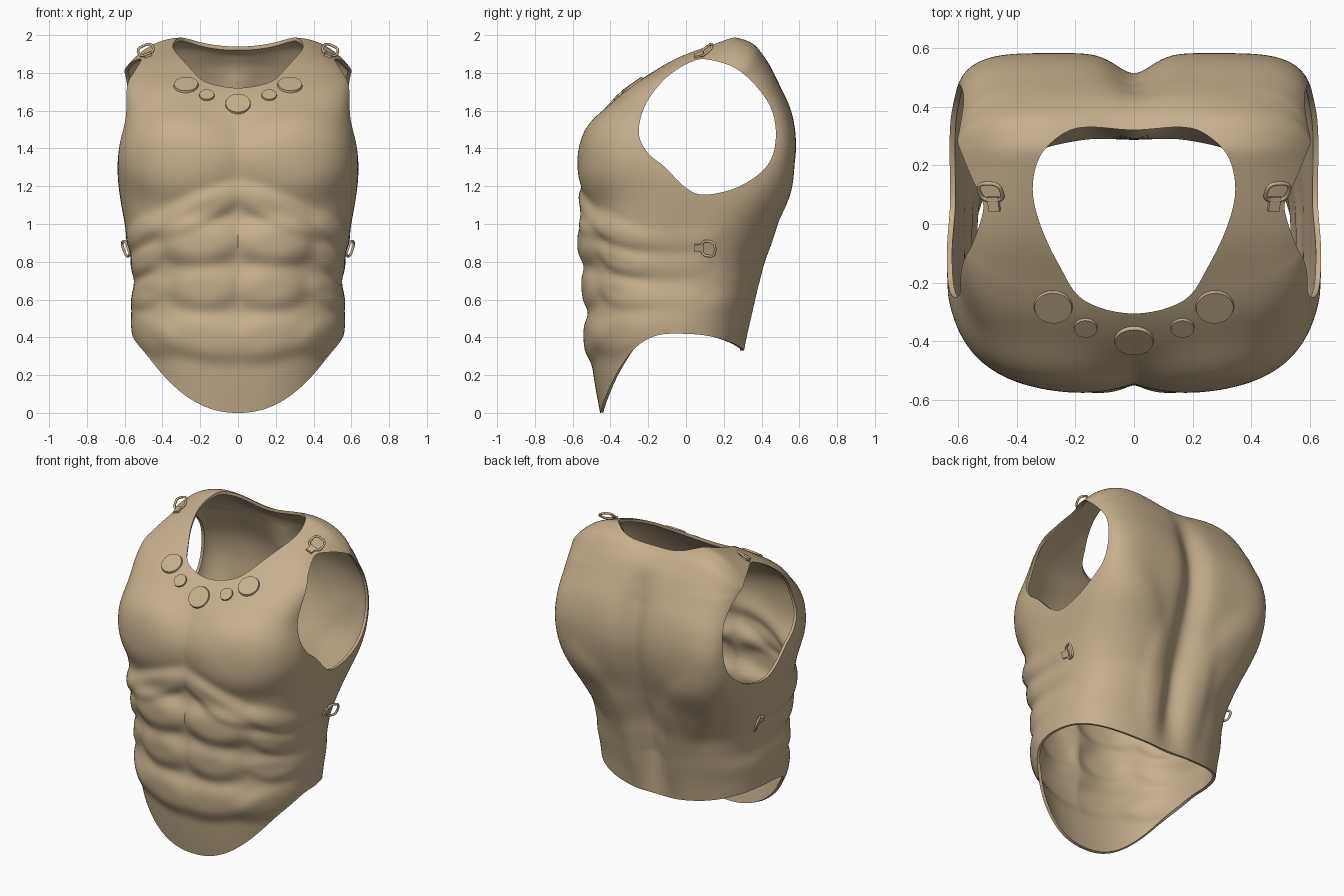
import bpy, bmesh
from math import sin, cos, pi, exp, radians
from mathutils import Vector, Matrix
from mathutils.bvhtree import BVHTree

if "Cube" in bpy.data.objects:
    bpy.data.objects.remove(bpy.data.objects["Cube"])

tan = bpy.data.materials.new("tan_leather")
tan.diffuse_color = (0.56, 0.43, 0.27, 1)
tan.use_nodes = True
tan.node_tree.nodes["Principled BSDF"].inputs["Base Color"].default_value = tan.diffuse_color


def spline(pts, per, closed=False):
    """Catmull-Rom through tuples of any length."""
    n, out = len(pts), []
    for i in range(n if closed else n - 1):
        def get(j):
            return pts[j % n] if closed else pts[max(0, min(n - 1, j))]
        a, b, c, d = get(i - 1), get(i), get(i + 1), get(i + 2)
        for k in range(per):
            t = k / per
            out.append(tuple(0.5 * (2 * q + (r - p) * t + (2 * p - 5 * q + 4 * r - s) * t * t
                                    + (3 * q - p - 3 * r + s) * t ** 3)
                             for p, q, r, s in zip(a, b, c, d)))
    if not closed:
        out.append(tuple(pts[-1]))
    return out


def make(name, bm, smooth=True):
    me = bpy.data.meshes.new(name)
    bm.to_mesh(me)
    ob = bpy.data.objects.new(name, me)
    bpy.context.collection.objects.link(ob)
    me.materials.append(tan)
    if smooth:
        finish(ob)
    return ob


def finish(ob):
    bpy.ops.object.select_all(action='DESELECT')
    ob.select_set(True)
    bpy.context.view_layer.objects.active = ob
    bpy.ops.object.shade_smooth_by_angle(angle=radians(40))


# Torso rings: front y, z | side x, z | back y, z | front, back squareness | z falloff
RINGS = [
    (-.455, .00, .555, .42, .31, .33, 2.4, 2.6, 2.2),
    (-.49, .20, .563, .50, .33, .45, 2.4, 2.6, 2.0),
    (-.51, .40, .563, .58, .355, .58, 2.5, 2.7, 1.8),
    (-.51, .60, .550, .68, .38, .70, 2.6, 2.8, 1.8),
    (-.52, .80, .565, .82, .405, .83, 2.7, 3.0, 2.0),
    (-.52, 1.0, .60, 1.0, .465, 1.0, 2.8, 3.6, 2.0),
    (-.52, 1.2, .628, 1.2, .53, 1.2, 3.0, 5.5, 2.0),
    (-.51, 1.4, .615, 1.4, .56, 1.4, 3.3, 8.0, 2.2),
    (-.445, 1.57, .61, 1.55, .54, 1.6, 3.9, 8.0, 3.0),
    (-.33, 1.70, .61, 1.66, .475, 1.78, 4.8, 7.0, 4.0),
    (-.17, 1.81, .61, 1.75, .41, 1.90, 6.0, 6.0, 4.5),
    (0.00, 1.91, .61, 1.80, .35, 1.975, 6.0, 6.0, 4.5),
    (.25, 2.01, .61, 1.805, .25, 2.01, 5.0, 5.0, 4.5),
]

# Muscles: x, z, x radius, z radius, height, tilt (degrees); each also mirrored
FRONT = [
    (.31, 1.36, .33, .220, .062, 0),     # chest
    (.21, 1.07, .27, .075, .042, -24),   # rib arch
    (.19, .90, .20, .115, .058, -4),     # upper abdomen
    (.17, .66, .18, .115, .044, 0),      # middle abdomen
    (.14, .40, .27, .115, .034, 8),      # lower abdomen
    (.50, .96, .12, .060, .022, -40),    # side muscles
    (.49, .81, .11, .060, .022, -38),
    (.47, .64, .11, .070, .020, -25),
    (.45, .41, .15, .090, .018, 25),
]
BACK = [
    (.30, 1.38, .27, .30, .022, 0),      # shoulder blade
    (.34, 1.02, .15, .30, .024, -30),    # broad back muscle
    (.14, .74, .10, .34, .014, 0),       # lumbar columns
]


def relief(muscles, x, z):
    h = 0
    for cx, cz, rx, rz, height, tilt in muscles:
        c, s = cos(radians(tilt)), sin(radians(tilt))
        dx, dz = abs(x) - cx, z - cz
        d2 = ((dx * c + dz * s) / rx) ** 2 + ((dz * c - dx * s) / rz) ** 2
        h += height * exp(-d2 * d2)
    return h


# Torso surface
COLS = 216
bm = bmesh.new()
rows = []
for yf, zf, w, zs, yb, zb, nf, nb, p in spline(RINGS, 10):
    yc, d, row = (yf + yb) / 2, (yb - yf) / 2, []
    for k in range(COLS):
        c, s = cos(2 * pi * k / COLS), sin(2 * pi * k / COLS)
        n, zm = (nf, zf) if s < 0 else (nb, zb)
        r = (abs(c) ** n + abs(s) ** n) ** (-1 / n)
        u = min(1, abs(c * r))
        row.append(bm.verts.new((w * c * r, yc + d * s * r, zs + (zm - zs) * (1 - u ** p))))
    rows.append(row)
for lo, hi in zip(rows, rows[1:]):
    for k in range(COLS):
        j = (k + 1) % COLS
        bm.faces.new((lo[k], lo[j], hi[j], hi[k]))
bmesh.ops.remove_doubles(bm, verts=bm.verts[:], dist=.0004)
bm.normal_update()

# Muscle relief, spine groove and dip at the nape
moves = []
for v in bm.verts:
    x, y, z = v.co
    front = max(0, min(1, .5 - 2 * v.normal.y))
    fade = max(0, min(1, (1.95 - z) / .3)) * max(0, min(1, (z - .3) / .3))
    back = relief(BACK, x, z) - .052 * exp(-(x / .085) ** 2) * fade
    nape = max(0, min(1, (z - 1.85) / .12)) * .05 * exp(-(x / .22) ** 2)
    moves.append(v.normal * (front * relief(FRONT, x, z) + (1 - front) * back)
                 - Vector((0, 0, nape)))
for v, m in zip(bm.verts, moves):
    v.co += m
for _ in range(14):
    bmesh.ops.smooth_vert(bm, verts=[v for v in bm.verts if v.co.z > 1.78 and not v.is_boundary],
                          factor=.5, use_axis_x=True, use_axis_y=True, use_axis_z=True)
bm.normal_update()
tree = BVHTree.FromBMesh(bm)
torso = make("torso_shell", bm, smooth=False)


# Cutters for the arm and neck openings
def prism(bm, base, offset):
    a = [bm.verts.new(p) for p in base]
    b = [bm.verts.new(Vector(p) + Vector(offset)) for p in base]
    bm.faces.new(a)
    bm.faces.new(b[::-1])
    for i in range(len(a)):
        j = (i + 1) % len(a)
        bm.faces.new((a[i], b[i], b[j], a[j]))
    bmesh.ops.recalc_face_normals(bm, faces=bm.faces[:])


ARM = [(-.25, 1.485), (-.215, 1.63), (-.11, 1.77), (.02, 1.855), (.12, 1.87), (.285, 1.81),
       (.434, 1.645), (.476, 1.475), (.434, 1.315), (.285, 1.20), (.10, 1.155), (-.005, 1.195),
       (-.11, 1.30), (-.205, 1.38)]
NECK = [(.17, -.26), (.255, -.14), (.32, 0), (.345, .12), (.32, .23), (.245, .305), (.16, .33)]
NECK = [(0, -.305)] + NECK + [(0, .32)] + [(-x, y) for x, y in reversed(NECK)]

arm_bm, neck_bm = bmesh.new(), bmesh.new()
for side in (-1, 1):
    prism(arm_bm, [(side * .45, y, z) for y, z in spline(ARM, 6, True)], (side * .4, 0, 0))
prism(neck_bm, [(x, y, 1.45) for x, y in spline(NECK, 6, True)], (0, 0, 1))
cutters = [make("arm_cutter", arm_bm, False), make("neck_cutter", neck_bm, False)]

bpy.context.view_layer.objects.active = torso
wall = torso.modifiers.new("wall", 'SOLIDIFY')
wall.thickness, wall.offset = .018, -1
bpy.ops.object.modifier_apply(modifier="wall")
for cutter in cutters:
    cutter.hide_render = True
    cut = torso.modifiers.new("cut", 'BOOLEAN')
    cut.operation, cut.solver, cut.object = 'DIFFERENCE', 'EXACT', cutter
    bpy.ops.object.modifier_apply(modifier="cut")
    bpy.data.objects.remove(cutter)
finish(torso)


# Fittings sit on the surface, aligned to its normal
def frame(origin, direction, along):
    loc, n, _, _ = tree.ray_cast(Vector(origin), Vector(direction))
    if n.dot(Vector(direction)) > 0:
        n = -n
    if origin[0] == 0:
        n.x = 0
        n.normalize()
    x = Vector(along).cross(n).normalized()
    m = Matrix((x, n.cross(x), n)).transposed().to_4x4()
    m.translation = loc
    return m


def medallion(name, x, z, r):
    bm = bmesh.new()
    m = frame((x, -2, z), (0, 1, 0), (0, 0, 1))
    bmesh.ops.create_cone(bm, cap_ends=True, segments=36, radius1=r, radius2=r * .93,
                          depth=.018, matrix=m)
    make(name, bm)


def buckle(name, origin, direction):
    m = frame(origin, direction, (0, 1, 0))
    bm = bmesh.new()
    bmesh.ops.create_cube(bm, size=1, matrix=m @ Matrix.Translation((0, .005, .003))
                          @ Matrix.Diagonal((.04, .05, .018, 1)))
    make(name + "_tab", bm)
    cu = bpy.data.curves.new(name + "_loop", 'CURVE')
    cu.dimensions, cu.bevel_depth, cu.bevel_resolution = '3D', .007, 2
    sp = cu.splines.new('POLY')
    sp.points.add(27)
    for k, pt in enumerate(sp.points):
        c, s = cos(2 * pi * k / 28), sin(2 * pi * k / 28)
        r = (abs(c) ** 3 + abs(s) ** 3) ** (-1 / 3)
        pt.co = (.041 * c * r, .052 + .034 * s * r, .022 + .016 * s * r, 1)
    sp.use_cyclic_u = True
    ob = bpy.data.objects.new(name + "_loop", cu)
    ob.matrix_world = m
    cu.materials.append(tan)
    bpy.context.collection.objects.link(ob)


medallion("centre_medallion", 0, 1.635, .07)
for side, tag in ((-1, "left"), (1, "right")):
    medallion("small_medallion_" + tag, side * .165, 1.68, .042)
    medallion("large_medallion_" + tag, side * .275, 1.735, .068)
    buckle("shoulder_buckle_" + tag, (side * .475, .065, 3), (0, 0, -1))
    buckle("side_buckle_" + tag, (side * 2, .065, .875), (-side, 0, 0))
